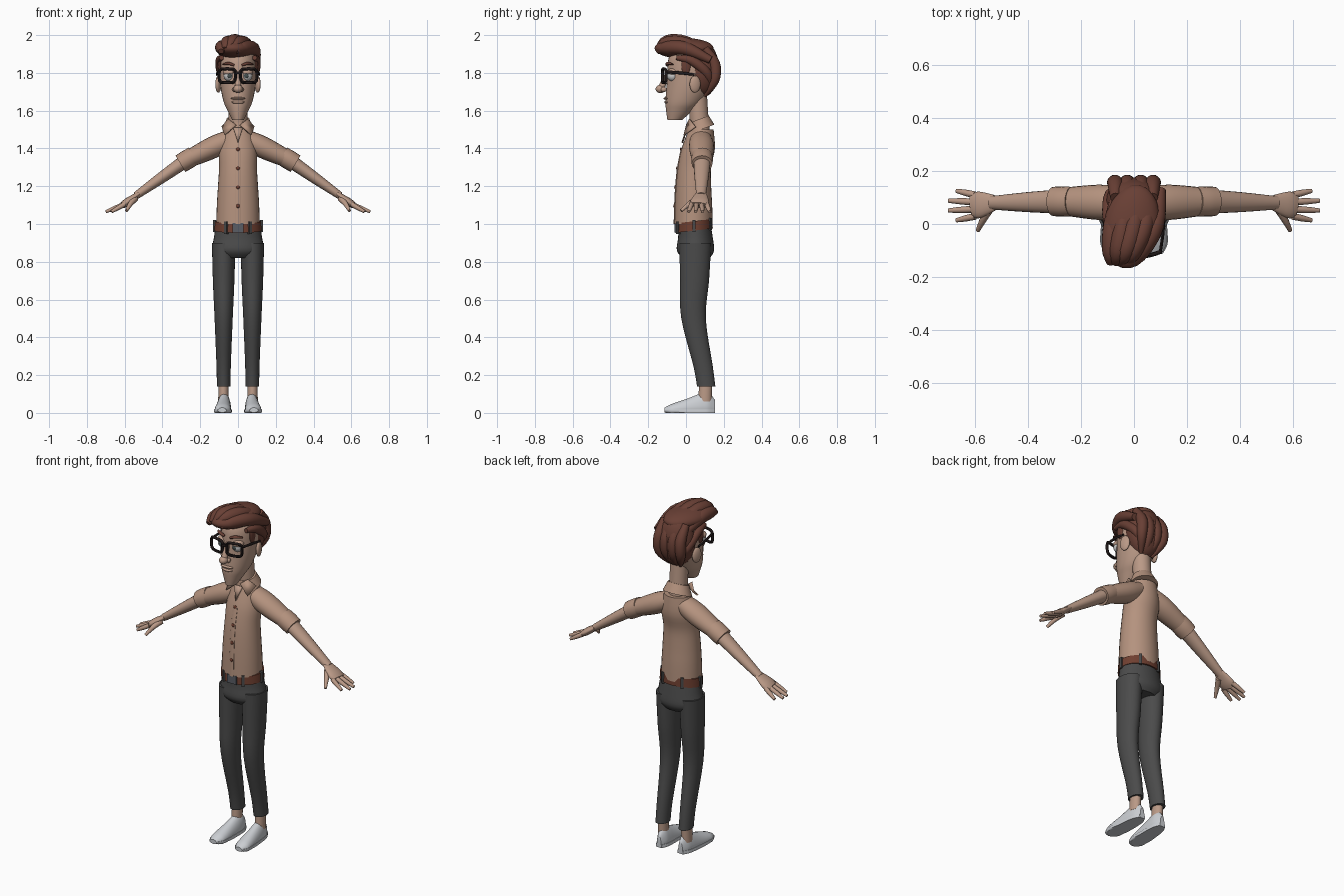
import bpy, bmesh, math
from mathutils import Vector

if "Cube" in bpy.data.objects:
    bpy.data.objects.remove(bpy.data.objects["Cube"], do_unlink=True)

X, Y, Z = Vector((1, 0, 0)), Vector((0, 1, 0)), Vector((0, 0, 1))
SIDES = ((1, "left_"), (-1, "right_"))


def material(name, red, green, blue):
    mat = bpy.data.materials.new(name)
    mat.use_nodes = True
    mat.diffuse_color = (red, green, blue, 1)
    mat.node_tree.nodes["Principled BSDF"].inputs["Base Color"].default_value = mat.diffuse_color
    return mat


skin = material("skin", .49, .32, .24)
shirt = material("shirt tan", .46, .29, .21)
hair = material("hair auburn", .14, .05, .035)
pants = material("trousers charcoal", .07, .07, .07)
leather = material("leather brown", .16, .05, .03)
canvas = material("shoe pale grey", .6, .62, .65)
frame = material("frame black", .015, .01, .01)
white = material("eye white", .6, .6, .6)
iris = material("iris grey", .06, .08, .08)
metal = material("buckle grey", .1, .11, .13)


def finish(obj, mat):
    obj.data.materials.append(mat)
    bpy.ops.object.select_all(action="DESELECT")
    obj.select_set(True)
    bpy.context.view_layer.objects.active = obj
    bpy.ops.object.shade_smooth_by_angle(angle=math.radians(45))
    return obj


def from_bmesh(name, mesh, mat):
    bmesh.ops.recalc_face_normals(mesh, faces=mesh.faces)
    data = bpy.data.meshes.new(name)
    mesh.to_mesh(data)
    mesh.free()
    obj = bpy.data.objects.new(name, data)
    bpy.context.collection.objects.link(obj)
    return finish(obj, mat)


def spline(points, closed, steps=4):
    """Smooth curve through equally long tuples."""
    count, result = len(points), []
    for i in range(count if closed else count - 1):
        near = [i + k for k in (-1, 0, 1, 2)]
        near = [k % count if closed else min(max(k, 0), count - 1) for k in near]
        for step in range(steps):
            t = step / steps
            result.append([b + t / 2 * (c - a + t * (2*a - 5*b + 4*c - d + t * (3*(b - c) + d - a)))
                           for a, b, c, d in zip(*(points[k] for k in near))])
    return result if closed else result + [list(points[-1])]


def loft(name, path, radii, mat, flat=1, depths=None, side=1, normal=None, up=Y,
         sides=20, closed=False, clamp=None):
    """Elliptical rings along a path; flat is depth over width."""
    depths = depths or [r * flat for r in radii]
    rows = spline([(p[0] * side, p[1], p[2], r, d) for p, r, d in zip(path, radii, depths)], closed)
    centres = [Vector(row[:3]) for row in rows]
    mesh, rings, count = bmesh.new(), [], len(rows)
    for i, (centre, row) in enumerate(zip(centres, rows)):
        after, before = (i + 1, i - 1) if closed else (min(i + 1, count - 1), max(i - 1, 0))
        along = normal or (centres[after % count] - centres[before]).normalized()
        v = (up - along * up.dot(along)).normalized()
        u = v.cross(along)
        ring = []
        for k in range(sides):
            a = math.tau * k / sides
            co = centre + u * row[-2] * math.cos(a) + v * row[-1] * math.sin(a)
            if clamp:
                co.z = min(max(co.z, clamp[0]), clamp[1])
            ring.append(mesh.verts.new(co))
        rings.append(ring)
    for i in range(count if closed else count - 1):
        lower, upper = rings[i], rings[(i + 1) % count]
        for k in range(sides):
            j = (k + 1) % sides
            mesh.faces.new((lower[k], lower[j], upper[j], upper[k]))
    if not closed:
        mesh.faces.new(rings[0])
        mesh.faces.new(rings[-1])
    return from_bmesh(name, mesh, mat)


def column(name, rings, mat, x=0, normal=Z, **options):
    """Upright loft from rings of height, centre y and half width."""
    return loft(name, [(x, y, z) for z, y, r in rings], [r for z, y, r in rings], mat,
                normal=normal, sides=32, **options)


def ball(name, place, size, mat, turn=0):
    bpy.ops.mesh.primitive_uv_sphere_add(segments=24, ring_count=14, location=place, rotation=(0, 0, turn))
    obj = bpy.context.object
    obj.name, obj.scale = name, size
    return finish(obj, mat)


def box(name, place, size, mat, turn=0):
    bpy.ops.mesh.primitive_cube_add(size=1, location=place, rotation=(0, 0, turn))
    obj = bpy.context.object
    obj.name, obj.scale = name, size
    return finish(obj, mat)


def plate(name, corners, mat):
    mesh = bmesh.new()
    mesh.faces.new([mesh.verts.new(corner) for corner in corners])
    obj = from_bmesh(name, mesh, mat)
    solid = obj.modifiers.new("thickness", "SOLIDIFY")
    solid.thickness, solid.offset = .009, 0


# Head, neck and central features
column("head", [(1.55, -.06, .03), (1.6, -.035, .055), (1.65, -.01, .077), (1.75, .02, .095),
                (1.88, .03, .095), (1.93, .03, .06)], skin, flat=1.28)
column("neck", [(1.45, .08, .05), (1.55, .07, .05), (1.7, .06, .05)], skin)
loft("nose_bridge", [(0, -.09, 1.8), (0, -.11, 1.77), (0, -.13, 1.72)], [.014, .015, .018], skin, up=X)
ball("nose_tip", (0, -.135, 1.715), (.024, .026, .022), skin)
ball("upper_lip", (0, -.105, 1.665), (.04, .014, .007), skin)
ball("lower_lip", (0, -.1, 1.645), (.035, .015, .009), skin)
box("spectacle_bridge", (0, -.124, 1.8), (.034, .014, .014), frame)

# Hair: a back mass, a swept quiff and overlapping locks
ball("back_hair", (0, .085, 1.82), (.107, .09, .15), hair)
ball("quiff", (-.01, -.01, 1.93), (.105, .16, .055), hair, turn=-.2)
for x in (-.08, -.04, 0, .04, .08):
    drop = 5 * x * x
    loft("top_lock", [(x + .02, .13, 1.9 - drop), (x, 0, 1.96 - drop), (x * .7 - .03, -.1, 1.965 - drop),
                      (x * .5 - .05, -.15, 1.93 - drop / 2)], [.02, .035, .035, .014], hair, up=Z)
for x in (-.07, -.025, .025, .07):
    loft("back_lock", [(x, .1, 1.93), (x, .15, 1.85), (x, .15, 1.76), (x / 2, .1, 1.68)],
         [.02, .03, .026, .01], hair, up=X)

# Shirt body with placket and buttons following its front
waist_to_neck = ((.04, .115), (.04, .112), (.04, .106), (.045, .1), (.065, .1), (.08, .075))
shirt_rings = [(1 + i / 10, y, r) for i, (y, r) in enumerate(waist_to_neck)]
shirt_front = [(z, y - .88 * r, .014) for z, y, r in shirt_rings[:5]]
column("shirt_body", shirt_rings, shirt, flat=.88)
column("placket", shirt_front, shirt, flat=.3)
for z, y, r in shirt_front[1:]:
    ball("button", (0, y - .004, z - .005), (.01, .005, .01), leather)
column("collar", [(1.5, .08, .083), (1.555, .07, .06)], shirt, flat=.9, normal=Vector((0, -.35, .94)))
plate("open_neck", [(-.026, .006, 1.51), (.026, .006, 1.51), (0, -.02, 1.43)], skin)

# Belt, buckle and loops, then the seat of the trousers
column("belt", [(.965, .043, .126), (1.015, .043, .123)], leather, flat=.79, normal=Vector((0, -.12, .99)))
box("buckle", (0, -.055, .98), (.06, .012, .05), metal)
for degrees in (-120, -60, 0, 60, 120, 180):
    a = math.radians(degrees)
    x, y = .124 * math.cos(a), .097 * math.sin(a)
    box("belt_loop", (x, .043 + y, .99 + .12 * y), (.016, .016, .064), pants, math.atan2(y, x) + math.pi / 2)
column("trouser_seat", [(1, .045, .118), (.93, .05, .127), (.86, .05, .137), (.82, .055, .1)], pants, flat=.72)

# Joints shared by the parts of an arm
shoulder, elbow, wrist = Vector((.04, .08, 1.45)), Vector((.27, .085, 1.34)), Vector((.54, .08, 1.15))
knuckles = Vector((.61, .068, 1.1))
cuff_half = (wrist - shoulder) * .07

for side, tag in SIDES:
    # Eyes, ears and brows
    ball(tag + "nostril", (.02 * side, -.118, 1.712), (.011, .016, .013), skin)
    ball(tag + "ear", (.104 * side, .048, 1.74), (.014, .03, .045), skin, turn=.3 * side)
    ball(tag + "eye", (.046 * side, -.07, 1.785), (.03, .03, .03), white)
    ball(tag + "iris", (.044 * side, -.097, 1.785), (.012, .005, .012), iris)
    ball(tag + "eyelid", (.046 * side, -.068, 1.803), (.034, .033, .022), skin)
    loft(tag + "eyebrow", [(.02, -.1, 1.84), (.05, -.097, 1.85), (.08, -.07, 1.845)],
         [.006, .008, .004], hair, flat=1.3, side=side)

    # Spectacles with rounded square rims
    rim = []
    for k in range(20):
        a = math.tau * k / 20
        across, rise = (math.copysign(abs(f) ** .5, f) for f in (math.cos(a), math.sin(a)))
        x = .057 + .043 * across
        rim.append((x, 2 * x * x - .125, 1.785 + .037 * rise))
    loft(tag + "spectacle_rim", rim, [.008] * len(rim), frame, side=side, closed=True, sides=8)
    loft(tag + "spectacle_temple", [(.1, -.1, 1.805), (.11, -.03, 1.8), (.113, .045, 1.79)],
         [.008, .008, .006], frame, flat=.7, side=side, up=X, sides=8)

    # Hair over the temples
    loft(tag + "side_lock", [(.088, -.05, 1.88), (.095, .03, 1.865), (.085, .11, 1.8), (.045, .13, 1.72)],
         [.012, .024, .026, .012], hair, side=side, up=X)
    ball(tag + "sideburn", (.095 * side, 0, 1.84), (.01, .025, .05), hair)

    # Collar flaps
    plate(tag + "collar_flap", [(side * x, y, z) for x, y, z in (
        (.01, .004, 1.525), (.05, .02, 1.555), (.085, .05, 1.515), (.07, -.01, 1.47))], shirt)

    # Sleeve, rolled cuff and forearm
    loft(tag + "sleeve", [shoulder, shoulder.lerp(elbow, .4), elbow], [.05, .058, .045], shirt, flat=1.15, side=side)
    loft(tag + "cuff", [elbow - cuff_half, elbow, elbow + cuff_half], [.05, .052, .05], shirt, flat=1.1, side=side)
    loft(tag + "forearm", [elbow, elbow.lerp(wrist, .5), wrist], [.037, .03, .02], skin, flat=1.25, side=side)

    # Hand with a fan of fingers
    loft(tag + "palm", [wrist.lerp(elbow, .05), wrist.lerp(knuckles, .6), knuckles], [.012, .02, .018],
         skin, flat=2.5, side=side)
    for i, finger in enumerate(("little", "ring", "middle", "index")):
        base = Vector((.6, .11 - .027 * i, 1.105))
        tip = Vector((.7 if finger in ("ring", "middle") else .67, .125 - .037 * i, 1.065))
        loft(tag + finger + "_finger", [base, base.lerp(tip, .5), tip], [.013, .012, .008],
             skin, side=side, sides=12)
    loft(tag + "thumb", [(.545, .06, 1.135), (.57, .015, 1.105), (.59, -.025, 1.07)], [.018, .013, .008],
         skin, side=side, up=Z, sides=12)

    # Trouser leg and ankle
    column(tag + "trouser_leg", [(.9, .05, .062), (.7, .045, .057), (.5, .04, .048), (.25, .09, .038),
                                 (.14, .107, .036)], pants, x=.076, flat=1.35, side=side)
    column(tag + "ankle", [(.17, .105, .026), (.06, .1, .028)], skin, x=.077, flat=1.3, side=side)

    # Shoe cut flat underneath, with a wider sole
    last, widths, heights = [], [], []
    for k in range(9):
        t = (k + .2) / 8.4
        rounding = math.sqrt(1 - (2 * t - 1) ** 4)
        last.append((.07 + .014 * t, .16 - .28 * t, .015))
        widths.append((.034 + .014 * t) * rounding)
        heights.append((.1 * (1 - t) ** 1.5 + .03) * rounding)
    shape = dict(depths=heights, side=side, normal=-Y, up=Z, sides=24)
    loft(tag + "shoe", last, widths, canvas, clamp=(.012, .2), **shape)
    loft(tag + "sole", last, [w + .004 for w in widths], canvas, clamp=(0, .018), **shape)
